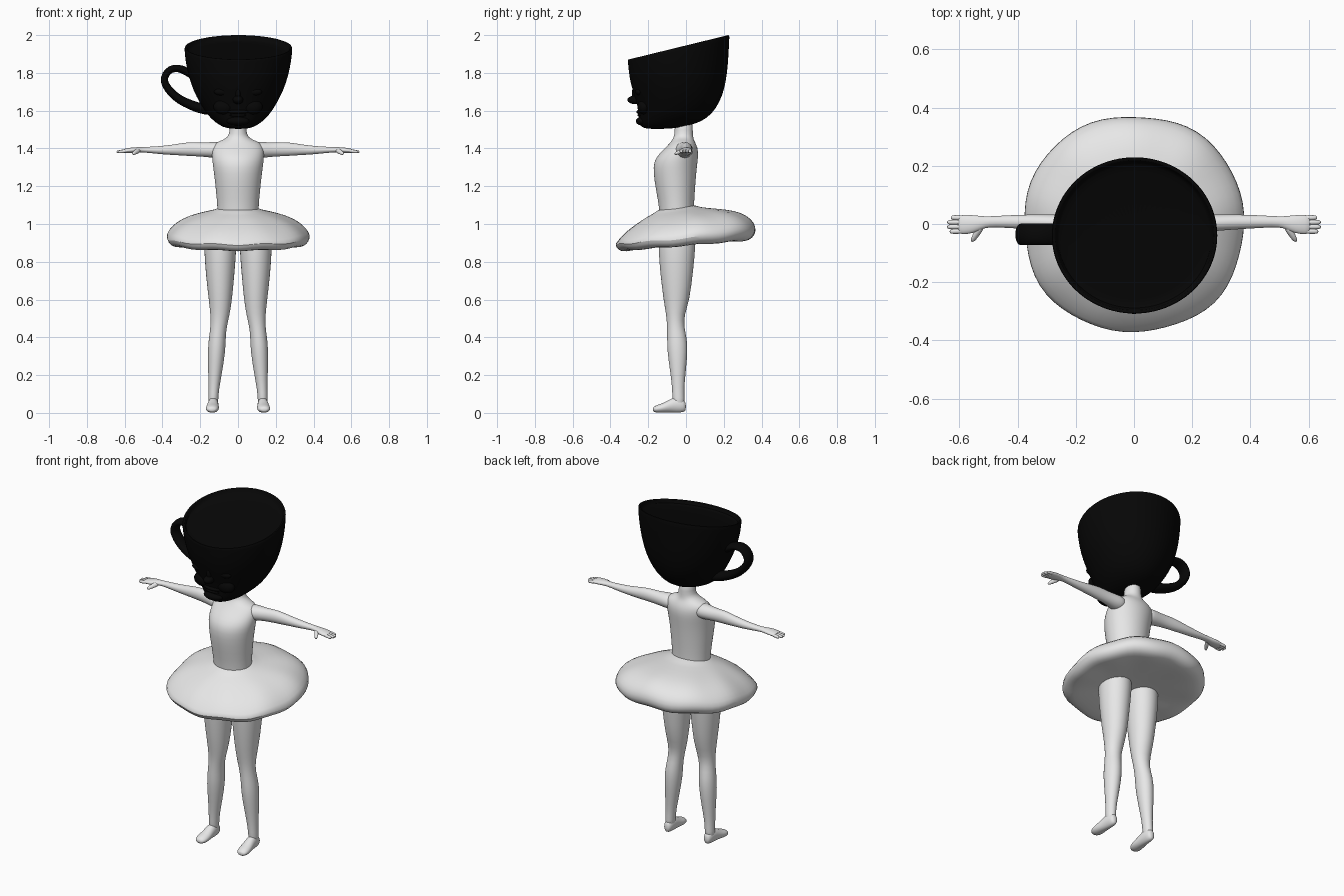
import bpy, bmesh, math
from mathutils import Vector


def material(name, value):
    m = bpy.data.materials.new(name)
    m.diffuse_color = (value, value, value, 1)
    return m


WHITE = material("porcelain_white", 0.8)
BLACK = material("glossy_black", 0.002)


def finish(name, bm, mat, sub):
    bmesh.ops.recalc_face_normals(bm, faces=bm.faces[:])
    me = bpy.data.meshes.new(name)
    bm.to_mesh(me)
    bm.free()
    me.materials.append(mat)
    ob = bpy.data.objects.new(name, me)
    bpy.context.collection.objects.link(ob)
    bpy.ops.object.select_all(action='DESELECT')
    ob.select_set(True)
    bpy.context.view_layer.objects.active = ob
    bpy.ops.object.shade_smooth_by_angle(angle=math.radians(50))
    if sub:
        ob.modifiers.new("smooth", 'SUBSURF').levels = sub
        ob.modifiers["smooth"].render_levels = sub
    return ob


def loft(name, rings, mat, n=24, sub=1, ripple=None):
    """Skin elliptical rings given as (centre, half axis u, half axis v)."""
    bm = bmesh.new()
    loops = []
    for c, u, v in rings:
        loop = []
        for i in range(n):
            a = 2 * math.pi * i / n
            p = Vector(c) + Vector(u) * math.cos(a) + Vector(v) * math.sin(a)
            loop.append(bm.verts.new(ripple(p, a) if ripple else p))
        loops.append(loop)
    for a, b in zip(loops, loops[1:]):
        for i in range(n):
            j = (i + 1) % n
            bm.faces.new((a[i], a[j], b[j], b[i]))
    bm.faces.new(loops[0])
    bm.faces.new(loops[-1])
    return finish(name, bm, mat, sub)


def ball(name, loc, size, mat):
    bm = bmesh.new()
    bmesh.ops.create_uvsphere(bm, u_segments=20, v_segments=12, radius=1)
    for v in bm.verts:
        v.co = Vector([l + c * s for l, c, s in zip(loc, v.co, size)])
    return finish(name, bm, mat, 0)


def flat_ring(z, hx, yf, yb, x=0):
    return ((x, (yf + yb) / 2, z), (hx, 0, 0), (0, (yb - yf) / 2, 0))


# Torso and neck: height, half width, front, back
loft("torso", [flat_ring(*r) for r in [
    (0.95, .10, -.13, .04), (1.00, .11, -.14, .045), (1.09, .109, -.142, .042),
    (1.18, .118, -.16, .048), (1.27, .128, -.174, .055), (1.33, .137, -.172, .062),
    (1.37, .139, -.145, .066), (1.405, .138, -.108, .062), (1.43, .122, -.085, .05),
    (1.445, .08, -.074, .042), (1.462, .052, -.064, .038), (1.49, .044, -.06, .036),
    (1.56, .045, -.06, .035)]], WHITE)


# Tutu: top surface tilts more than the hem, with a soft ruffled edge
def ruffle(p, a):
    r = math.hypot(p.x, p.y)
    k = min(1, max(0, (r - .2) / .18))
    tilt = .13 if p.z > .93 else .085
    s = 1 + k * (.010 * math.sin(7 * a + .6) - .016 * math.cos(4 * a))
    return Vector((p.x * s, p.y * s, p.z + tilt * p.y + k * .007 * math.sin(9 * a)))


tutu = [(.10, 1.10, -.05), (.115, 1.08, -.05), (.19, 1.062, -.03), (.27, 1.035, 0),
        (.335, 1.0, 0), (.38, .955, 0), (.39, .925, 0), (.37, .895, 0),
        (.335, .882, 0), (.25, .89, 0), (.17, .90, -.02), (.08, .91, -.04)]
loft("tutu", [((0, y, z), (r, 0, 0), (0, r * .98, 0)) for r, z, y in tutu],
     WHITE, n=32, ripple=ruffle)

for s, side in ((-1, "left"), (1, "right")):
    # Leg: height, inner x, outer x, front, back
    leg = [(1.00, .012, .15, -.12, .03), (.94, .008, .178, -.145, .048), (.87, .008, .18, -.147, .051),
           (.74, .018, .172, -.137, .037), (.60, .031, .155, -.12, .02), (.52, .044, .146, -.105, -.008),
           (.46, .059, .145, -.10, -.011), (.40, .065, .154, -.10, .004), (.33, .066, .161, -.10, .010),
           (.22, .083, .158, -.084, -.001), (.13, .100, .156, -.073, -.01), (.08, .104, .157, -.073, -.008),
           (.03, .106, .158, -.066, -.008)]
    loft(side + "_leg", [flat_ring(z, (b - a) / 2, f, k, s * (a + b) / 2)
                         for z, a, b, f, k in leg], WHITE)
    # Foot: y, centre x, half width, bottom, top
    foot = [(0.0, .131, .012, .015, .05), (-.012, .131, .024, .003, .075), (-.05, .131, .028, .001, .088),
            (-.085, .133, .030, .002, .072), (-.12, .135, .035, .001, .052), (-.15, .137, .034, 0, .044),
            (-.168, .138, .026, .004, .034), (-.175, .138, .012, .01, .026)]
    loft(side + "_foot", [((s * x, y, (b + t) / 2), (w, 0, 0), (0, 0, (t - b) / 2))
                          for y, x, w, b, t in foot], WHITE)
    # Arm and palm: x, centre y, half depth, centre z, half height
    arm = [(.07, -.012, .05, 1.39, .04), (.12, -.01, .048, 1.392, .044), (.16, -.004, .038, 1.393, .039),
           (.21, .0, .031, 1.395, .037), (.26, .003, .029, 1.397, .037), (.32, .006, .027, 1.394, .030),
           (.39, .008, .024, 1.391, .023), (.45, .008, .021, 1.392, .018), (.50, .008, .018, 1.393, .014),
           (.525, .004, .023, 1.393, .014), (.555, -.001, .032, 1.391, .015), (.59, -.002, .034, 1.388, .013),
           (.608, -.002, .030, 1.386, .010)]
    loft(side + "_arm", [((s * x, y, z), (0, hy, 0), (0, 0, hz)) for x, y, hy, z, hz in arm], WHITE)
    # Four fingers and a thumb
    for i, tip in enumerate((.630, .643, .643, .634)):
        y0, y1 = .021 - .015 * i, .022 - .016 * i
        loft(f"{side}_finger_{i + 1}", [
            ((s * (.58 + (tip - .58) * t), y0 + (y1 - y0) * t, 1.388 - .006 * t),
             (0, r, 0), (0, 0, r)) for t, r in ((0, .0095), (.6, .0095), (.9, .0085), (1, .004))],
            WHITE, n=10)
    loft(side + "_thumb", [((s * x, y, z), (.013 * r, 0, 0), (0, 0, .012 * r)) for x, y, z, r in
                           ((.525, -.005, 1.39, 1.2), (.537, -.028, 1.384, 1.1),
                            (.549, -.048, 1.376, .9), (.556, -.062, 1.371, .5))], WHITE, n=10)

# Cup head filled to just under the rim: front y, front z, back y, back z, half width
wall = [(-.18, 1.503, -.06, 1.505, .04), (-.234, 1.507, .005, 1.519, .082), (-.249, 1.535, .08, 1.54, .122),
        (-.246, 1.58, .138, 1.582, .168), (-.262, 1.64, .178, 1.645, .205), (-.28, 1.70, .203, 1.71, .238),
        (-.300, 1.77, .219, 1.80, .265), (-.305, 1.83, .226, 1.90, .281), (-.309, 1.863, .23, 1.985, .286),
        (-.309, 1.872, .231, 2.002, .285)]
inner = [(-.296, 1.872, .218, 2.000, .272), (-.290, 1.850, .212, 1.975, .266),
         (-.280, 1.847, .202, 1.968, .256), (-.14, 1.88, .06, 1.93, .10)]


def tilted(f, zf, b, zb, w):
    return ((.002, (f + b) / 2, (zf + zb) / 2), (w, 0, 0), (0, (b - f) / 2, (zb - zf) / 2))


loft("cup_head", [tilted(*r) for r in wall + inner], BLACK, n=48)

# Cup handle: a flattened band swept along a loop, with half thickness
path = [(-.22, 1.775, .024), (-.255, 1.798, .022), (-.295, 1.82, .021), (-.335, 1.828, .021),
        (-.373, 1.811, .021), (-.394, 1.772, .021), (-.385, 1.735, .021), (-.352, 1.692, .022),
        (-.307, 1.656, .024), (-.25, 1.63, .026), (-.20, 1.612, .028), (-.14, 1.60, .028)]
pts = [Vector((x, -.036, z)) for x, z, r in path]
band = []
for i, p in enumerate(pts):
    t = (pts[min(i + 1, len(pts) - 1)] - pts[max(i - 1, 0)]).normalized()
    band.append((p, Vector((-t.z, 0, t.x)) * path[i][2], (0, .038, 0)))
loft("cup_handle", band, BLACK, n=16)

# Face in relief on the cup
ball("nose", (0, -.272, 1.657), (.028, .038, .022), BLACK)
ball("nose_bridge", (0, -.262, 1.69), (.016, .025, .045), BLACK)
ball("upper_lip", (0, -.243, 1.594), (.055, .02, .012), BLACK)
ball("lower_lip", (0, -.238, 1.576), (.045, .02, .010), BLACK)
ball("chin", (0, -.232, 1.545), (.06, .033, .024), BLACK)
for s, side in ((-1, "left"), (1, "right")):
    ball(side + "_cheek", (s * .075, -.222, 1.62), (.055, .035, .04), BLACK)
    ball(side + "_eyelid", (s * .085, -.248, 1.70), (.042, .020, .020), BLACK)
